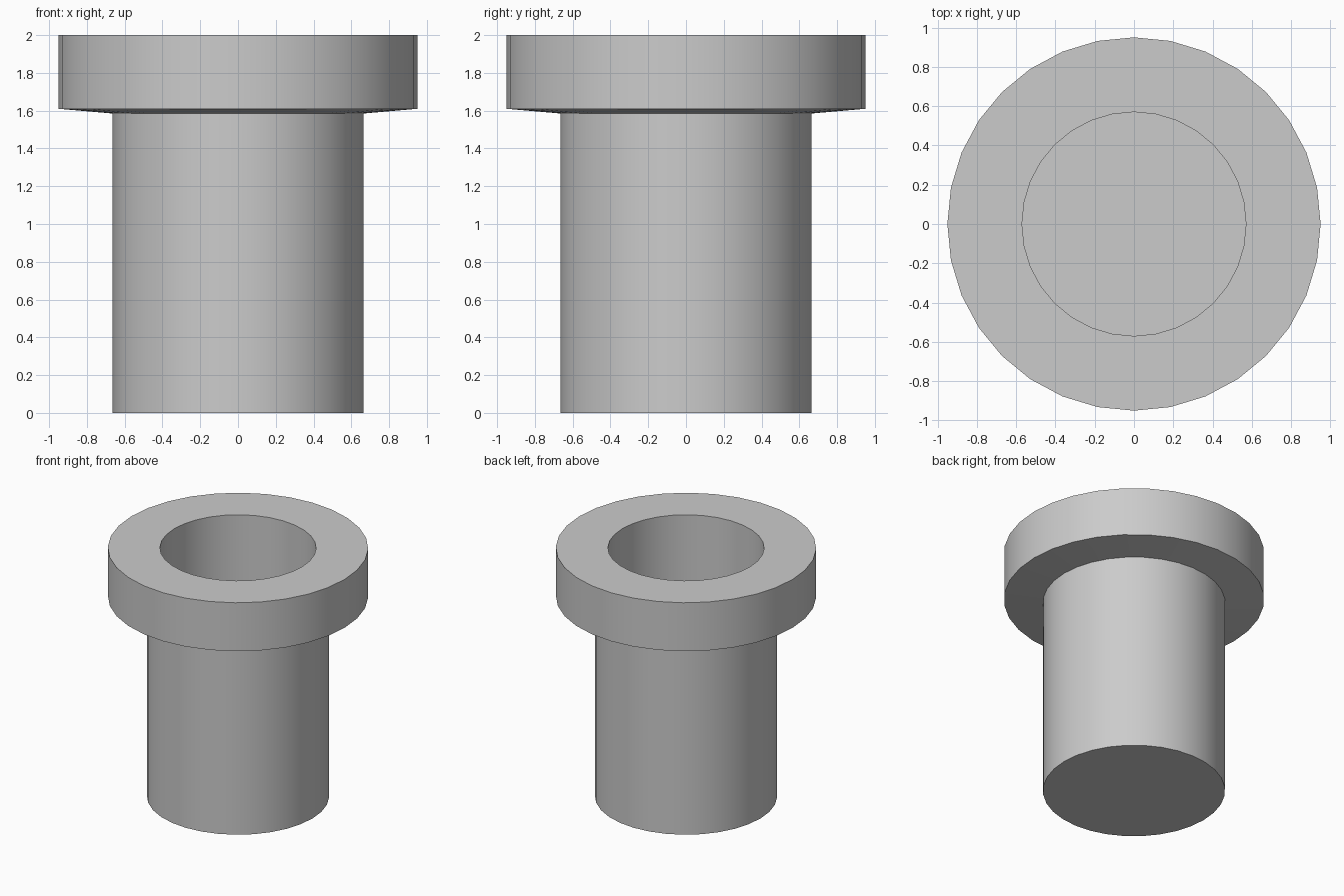
import bpy, bmesh, math

if "Cube" in bpy.data.objects:
    bpy.data.objects.remove(bpy.data.objects["Cube"])

SIDES = 32

# Half section of the flanged cup, from bottom centre to inner floor centre (radius, height)
PROFILE = [
    (0, 0), (0.665, 0),            # closed base
    (0.665, 1.585),                # sleeve wall
    (0.95, 1.61), (0.95, 2.0),     # flange with slightly sloped underside
    (0.57, 2.0), (0.57, 0.1),      # bore
    (0, 0.1),                      # bore floor
]

bm = bmesh.new()
verts = [bm.verts.new((r, 0, z)) for r, z in PROFILE]
edges = [bm.edges.new(pair) for pair in zip(verts, verts[1:])]
bmesh.ops.spin(bm, geom=verts + edges, cent=(0, 0, 0), axis=(0, 0, 1),
               angle=math.tau, steps=SIDES, use_duplicate=False)
bmesh.ops.remove_doubles(bm, verts=bm.verts[:], dist=1e-4)
bmesh.ops.recalc_face_normals(bm, faces=bm.faces[:])

mesh = bpy.data.meshes.new("flanged_sleeve")
bm.to_mesh(mesh)
bm.free()

grey = bpy.data.materials.new("light grey")
grey.diffuse_color = (0.6, 0.6, 0.6, 1)
grey.use_nodes = True
grey.node_tree.nodes["Principled BSDF"].inputs["Base Color"].default_value = grey.diffuse_color
mesh.materials.append(grey)

sleeve = bpy.data.objects.new("flanged_sleeve", mesh)
bpy.context.collection.objects.link(sleeve)

# Round walls smooth, rims sharp
bpy.context.view_layer.objects.active = sleeve
sleeve.select_set(True)
bpy.ops.object.shade_smooth_by_angle(angle=math.radians(30))
